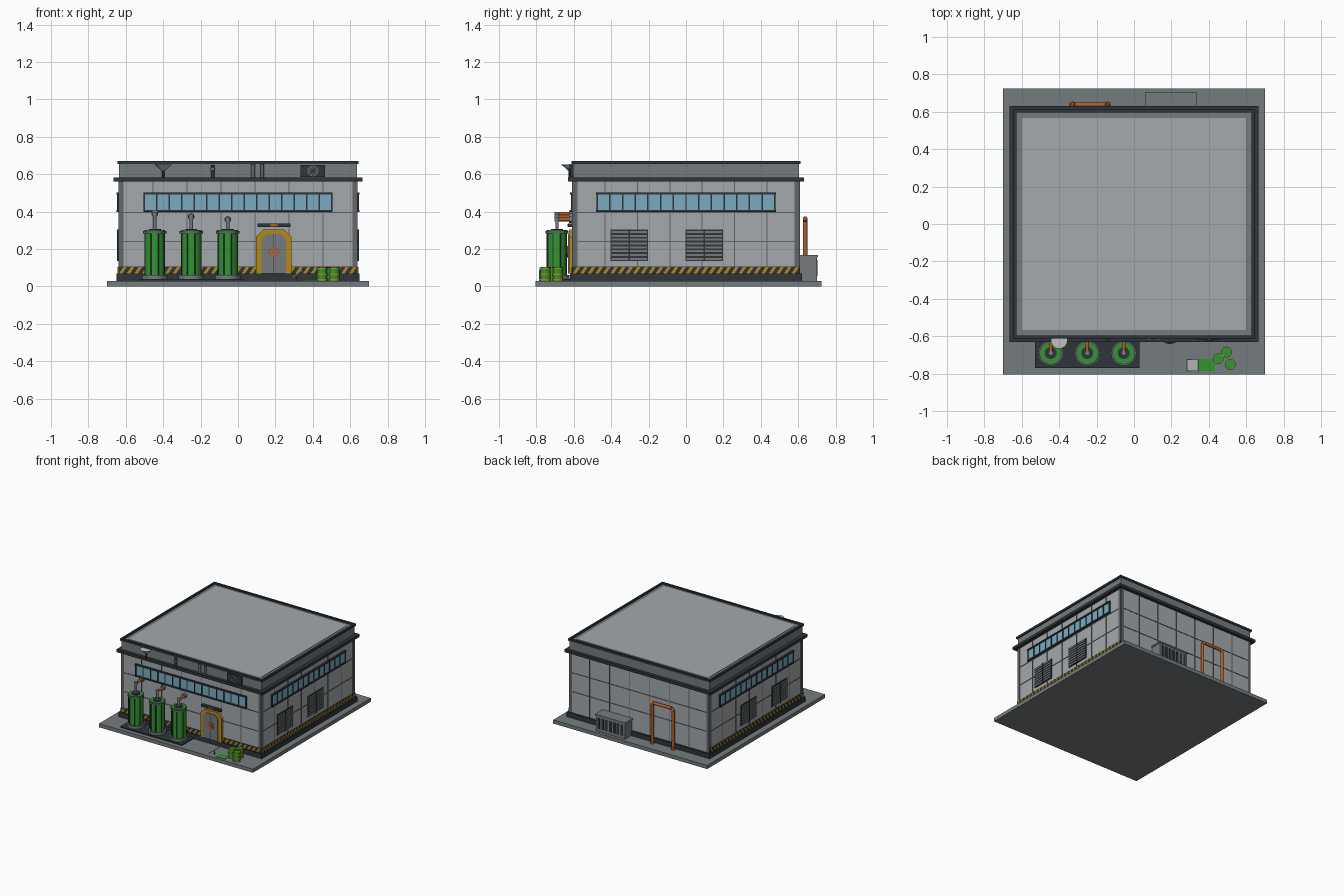
import bpy, bmesh, math
from mathutils import Matrix, Vector

cube = bpy.data.objects.get("Cube")
if cube:
    bpy.data.objects.remove(cube, do_unlink=True)

MATS, NAMES = [], []


def colour(name, r, g, b):
    m = bpy.data.materials.new(name)
    m.use_nodes = True
    lin = [(c / 255) ** 2.2 for c in (r, g, b)] + [1]
    m.diffuse_color = lin
    m.node_tree.nodes["Principled BSDF"].inputs["Base Color"].default_value = lin
    MATS.append(m)
    NAMES.append(name)


colour("light panel grey", 163, 167, 170)
colour("concrete grey", 116, 122, 125)
colour("dark steel", 50, 56, 61)
colour("seam grey", 98, 103, 107)
colour("tank green", 52, 148, 52)
colour("hazard yellow", 176, 135, 32)
colour("pipe orange", 176, 94, 42)
colour("window blue", 122, 170, 190)
colour("pale metal", 188, 192, 194)
LIGHT, GREY, DARK, SEAM, GREEN, YELLOW, ORANGE, GLASS, PALE = range(9)


class Part:
    """Collects primitives into one mesh object."""

    def __init__(self, name):
        self.name, self.bm = name, bmesh.new()

    def tag(self, verts, mat):
        for f in {f for v in verts for f in v.link_faces}:
            f.material_index = mat

    def box(self, x0, x1, y0, y1, z0, z1, mat, rot=None):
        mid = Vector((x0 + x1, y0 + y1, z0 + z1)) / 2
        m = Matrix.Translation(mid) @ (rot or Matrix()) @ Matrix.Diagonal((x1 - x0, y1 - y0, z1 - z0, 1))
        self.tag(bmesh.ops.create_cube(self.bm, size=1, matrix=m)["verts"], mat)

    def rod(self, a, b, r, mat, sides=12, r2=None):
        a, b = Vector(a), Vector(b)
        d = b - a
        m = Matrix.Translation((a + b) / 2) @ d.to_track_quat("Z", "Y").to_matrix().to_4x4()
        got = bmesh.ops.create_cone(self.bm, cap_ends=True, segments=sides, radius1=r,
                                    radius2=r if r2 is None else r2, depth=d.length, matrix=m)
        self.tag(got["verts"], mat)

    def prism(self, pts, y0, y1, mat):
        """Extrudes an x-z outline along y."""
        face = self.bm.faces.new([self.bm.verts.new((x, y0, z)) for x, z in pts])
        new = bmesh.ops.extrude_face_region(self.bm, geom=[face])["geom"]
        verts = [v for v in new if isinstance(v, bmesh.types.BMVert)]
        bmesh.ops.translate(self.bm, verts=verts, vec=(0, y1 - y0, 0))
        self.tag(verts + list(face.verts), mat)

    def finish(self, matrix=None, smooth=False):
        if matrix:
            self.bm.transform(matrix)
        bmesh.ops.recalc_face_normals(self.bm, faces=self.bm.faces)
        me = bpy.data.meshes.new(self.name)
        used = sorted({f.material_index for f in self.bm.faces})
        for f in self.bm.faces:
            f.material_index = used.index(f.material_index)
        for i in used:
            me.materials.append(MATS[i])
        self.bm.to_mesh(me)
        self.bm.free()
        ob = bpy.data.objects.new(self.name, me)
        bpy.context.collection.objects.link(ob)
        if smooth:
            bpy.ops.object.select_all(action="DESELECT")
            ob.select_set(True)
            bpy.context.view_layer.objects.active = ob
            bpy.ops.object.shade_smooth_by_angle(angle=math.radians(40))


def slab(name, hx, hy, z0, z1, mat):
    p = Part(name)
    p.box(-hx, hx, -hy, hy, z0, z1, mat)
    p.finish()


# Main building masses
HX, HY = 0.635, 0.605
p = Part("ground_slab")
p.box(-0.7, 0.7, -0.805, 0.725, 0, 0.03, GREY)
p.finish()
slab("plinth", 0.65, 0.62, 0.03, 0.068, DARK)
slab("walls", HX, HY, 0.06, 0.57, LIGHT)
slab("ledge", 0.665, 0.63, 0.56, 0.582, DARK)
slab("parapet", HX, HY, 0.58, 0.658, GREY)
slab("roof_panel", 0.598, 0.568, 0.65, 0.662, LIGHT)
p = Part("roof_rim")
for s in (-1, 1):
    p.box(*sorted((s * 0.645, s * 0.628)), -0.612, 0.612, 0.653, 0.67, DARK)
    p.box(-0.645, 0.645, *sorted((s * 0.612, s * 0.595)), 0.653, 0.67, DARK)
p.finish()

# Wall dressing, drawn facing -y and turned onto each side
TURN = Matrix.Rotation(math.pi / 2, 4, "Z")
SIDES = {"front": (HX, HY, Matrix()),
         "back": (HX, HY, Matrix.Diagonal((1, -1, 1, 1))),
         "left": (HY, HX, TURN),
         "right": (HY, HX, Matrix.Diagonal((-1, 1, 1, 1)) @ TURN)}
for side, (half, out, turn) in SIDES.items():
    p = Part(side + "_panel_seams")
    for i in range(1, 7):
        x = -half + i * 2 * half / 7
        p.box(x - 0.003, x + 0.003, -out - 0.003, -out, 0.068, 0.56, SEAM)
    for z in (0.24, 0.395):
        p.box(-half, half, -out - 0.003, -out, z - 0.003, z + 0.003, SEAM)
    for x in (-half + 0.012, half - 0.012):
        p.box(x - 0.012, x + 0.012, -out - 0.004, -out, 0.068, 0.56, SEAM)
    p.finish(turn)
    if side == "back":
        continue

    p = Part(side + "_hazard_band")
    p.box(-half - 0.004, half + 0.004, -out - 0.005, -out, 0.068, 0.105, DARK)
    n = int(2 * half / 0.04)
    for i in range(n):
        x = -half + i * 2 * half / n
        p.prism([(x, 0.07), (x + 0.018, 0.07), (x + 0.04, 0.104), (x + 0.022, 0.104)],
                -out - 0.008, -out - 0.004, YELLOW)
    p.finish(turn)

    w = 0.5 if side == "front" else 0.475
    p = Part(side + "_window_strip")
    p.box(-w, w, -out - 0.006, -out, 0.405, 0.495, GLASS)
    for z in (0.398, 0.49):
        p.box(-w - 0.006, w + 0.006, -out - 0.014, -out, z, z + 0.011, DARK)
    n = 15 if side == "front" else 14
    for i in range(n + 1):
        x = -w + i * 2 * w / n
        p.box(x - 0.004, x + 0.004, -out - 0.011, -out, 0.4, 0.495, DARK)
    p.finish(turn)

    if side != "front":
        p = Part(side + "_louvres")
        for x in (-0.403, -0.002):
            p.box(x, x + 0.2, -out - 0.005, -out, 0.135, 0.305, DARK)
            for i in range(8):
                z = 0.142 + i * 0.0205
                p.box(x + 0.006, x + 0.194, -out - 0.01, -out, z, z + 0.011, GREY)
            p.box(x + 0.096, x + 0.104, -out - 0.012, -out, 0.135, 0.305, DARK)
        p.finish(turn)

# Tanks on their pad, each piped into the wall
p = Part("tank_pad")
p.box(-0.53, 0.03, -0.77, -0.615, 0.03, 0.04, DARK)
p.finish()
TY = -0.69
for name, x, top in (("outer_tank", -0.445, 0.39), ("middle_tank", -0.25, 0.375), ("inner_tank", -0.055, 0.36)):
    p = Part(name)
    p.rod((x, TY, 0.04), (x, TY, 0.06), 0.068, GREY, 16)
    p.rod((x, TY, 0.06), (x, TY, 0.298), 0.055, GREEN, 16)
    for i in range(8):
        a = math.tau * (i + 0.5) / 8
        c, s = x + 0.055 * math.cos(a), TY + 0.055 * math.sin(a)
        p.rod((c, s, 0.06), (c, s, 0.285), 0.004, DARK, 6)
    p.rod((x, TY, 0.283), (x, TY, 0.295), 0.062, SEAM, 16)
    p.rod((x, TY, 0.295), (x, TY, 0.301), 0.056, GREEN, 16)
    p.rod((x, TY, 0.3), (x, TY, 0.306), 0.032, DARK, 16)
    p.rod((x, TY, 0.3), (x, TY, top), 0.009, GREY)
    p.rod((x, TY, top - 0.012), (x, TY, top + 0.008), 0.014, GREY)
    p.rod((x, TY, top - 0.002), (x, -0.6, top - 0.002), 0.01, ORANGE)
    p.rod((x, -0.625, top - 0.002), (x, -0.6, top - 0.002), 0.018, GREY)
    p.finish(smooth=True)


# Chamfered front door with hand wheel
def arch(x0, x1, z0, z1, c):
    return [(x0, z0), (x1, z0), (x1, z1 - c), (x1 - c, z1), (x0 + c, z1), (x0, z1 - c)]


p = Part("door")
p.prism(arch(0.095, 0.287, 0.068, 0.305, 0.04), -0.625, -0.6, YELLOW)
p.prism(arch(0.125, 0.257, 0.07, 0.28, 0.028), -0.63, -0.6, GREY)
p.box(0.189, 0.193, -0.632, -0.6, 0.07, 0.28, DARK)
p.rod((0.191, -0.63, 0.185), (0.191, -0.636, 0.185), 0.03, ORANGE, 16)
p.rod((0.191, -0.63, 0.185), (0.191, -0.638, 0.185), 0.02, GREY, 16)
p.rod((0.191, -0.63, 0.185), (0.191, -0.642, 0.185), 0.011, ORANGE, 12)
p.finish()
p = Part("door_lamp")
p.box(0.105, 0.28, -0.63, -0.6, 0.318, 0.335, DARK)
p.box(0.175, 0.21, -0.634, -0.6, 0.32, 0.333, ORANGE)
p.finish()

# Barrels, spill and leaning warning board
for i, (x, y) in enumerate(((0.45, -0.72), (0.495, -0.685), (0.515, -0.752))):
    p = Part("barrel_%d" % (i + 1))
    p.rod((x, y, 0.03), (x, y, 0.102), 0.027, GREEN)
    for z in (0.035, 0.066, 0.097):
        p.rod((x, y, z - 0.004), (x, y, z + 0.004), 0.03, YELLOW)
    p.rod((x, y, 0.1), (x, y, 0.104), 0.024, GREEN)
    p.finish(smooth=True)
p = Part("spill")
p.box(0.345, 0.43, -0.785, -0.722, 0.03, 0.033, GREEN)
p.finish()
p = Part("warning_board")
lean = Matrix.Rotation(math.radians(-38), 4, "Y")
p.box(0.278, 0.352, -0.785, -0.725, 0.062, 0.068, PALE, lean)
p.box(0.312, 0.318, -0.76, -0.75, 0.03, 0.068, SEAM)
p.finish()

# Fittings along the front parapet
p = Part("dish")
p.rod((-0.4, -0.622, 0.618), (-0.4, -0.622, 0.652), 0.008, PALE, 16, 0.045)
p.rod((-0.4, -0.622, 0.58), (-0.4, -0.622, 0.62), 0.006, DARK, 8)
p.finish()
p = Part("antenna")
p.rod((-0.135, -0.615, 0.58), (-0.135, -0.615, 0.65), 0.009, DARK)
p.rod((-0.135, -0.615, 0.622), (-0.135, -0.615, 0.632), 0.012, ORANGE)
p.finish()
p = Part("parapet_pipes")
for x in (0.08, 0.13):
    p.rod((x, -0.612, 0.58), (x, -0.612, 0.655), 0.01, SEAM)
p.finish()
p = Part("fan_unit")
p.box(0.335, 0.465, -0.618, -0.6, 0.585, 0.65, DARK)
p.rod((0.4, -0.615, 0.617), (0.4, -0.62, 0.617), 0.03, SEAM, 16)
for i in range(4):
    blade = Matrix.Rotation(i * math.pi / 4, 4, "Y")
    p.box(0.373, 0.427, -0.624, -0.618, 0.614, 0.62, DARK, blade)
p.finish()

# Rear pipe loop and vent box
p = Part("rear_pipe")
R = 0.012
path = [(-0.33, 0.03), (-0.33, 0.348), (-0.315, 0.363), (-0.155, 0.363), (-0.14, 0.348), (-0.14, 0.03)]
for a, b in zip(path, path[1:]):
    p.rod((a[0], 0.637, a[1]), (b[0], 0.637, b[1]), R, ORANGE)
for x in (-0.33, -0.14):
    p.rod((x, 0.637, 0.03), (x, 0.637, 0.045), 0.018, ORANGE)
p.finish(smooth=True)
p = Part("rear_vent_box")
p.box(0.065, 0.33, 0.6, 0.7, 0.03, 0.165, GREY)
p.box(0.06, 0.335, 0.6, 0.705, 0.156, 0.168, GREY)
for i in range(7):
    x = 0.082 + i * 0.035
    p.box(x, x + 0.02, 0.69, 0.704, 0.055, 0.14, DARK)
p.finish()
